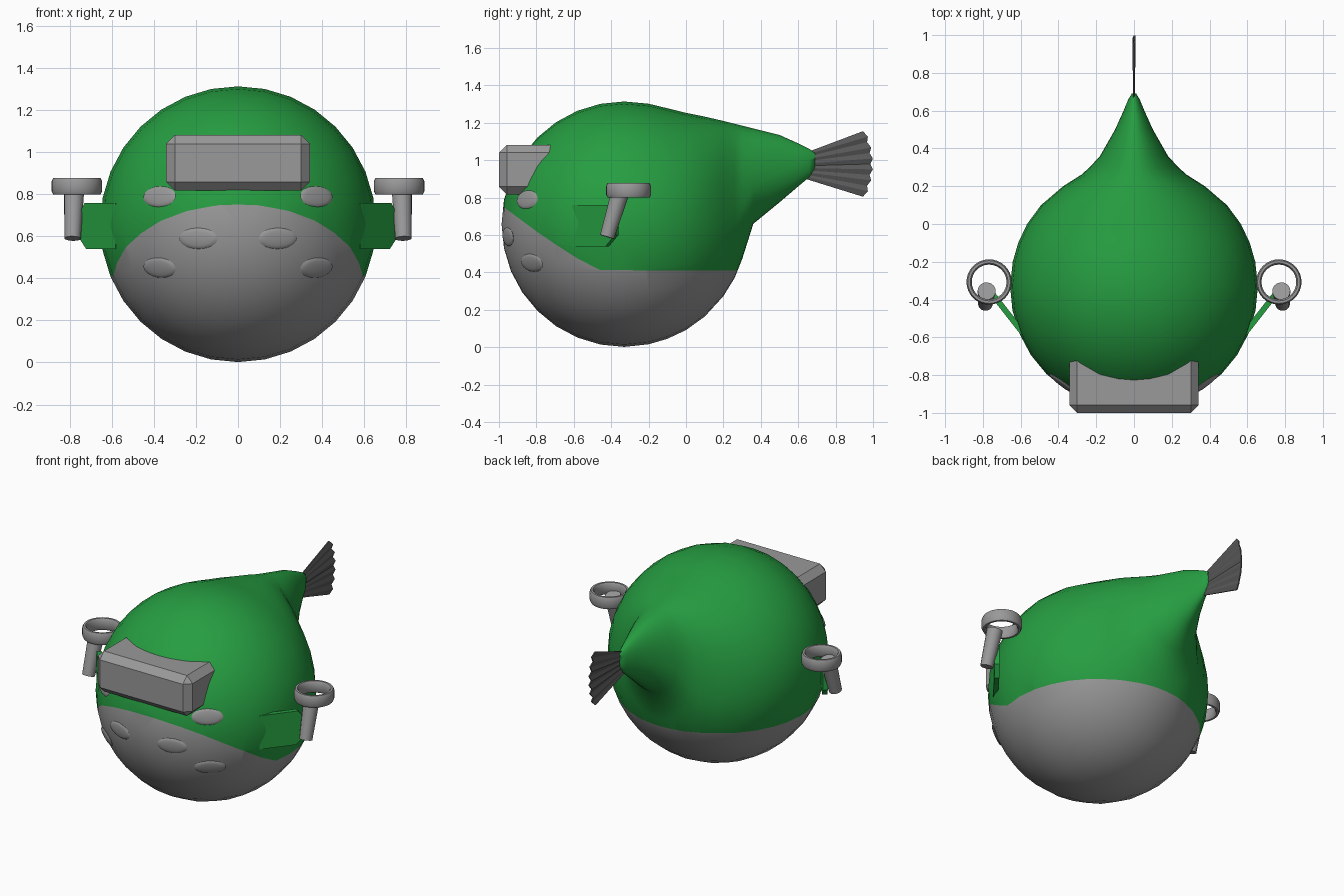
import bpy, bmesh, math
from mathutils import Vector, Matrix

if "Cube" in bpy.data.objects:
    bpy.data.objects.remove(bpy.data.objects["Cube"])


def material(name, rgb):
    m = bpy.data.materials.new(name)
    m.diffuse_color = (*rgb, 1)
    m.use_nodes = True
    m.node_tree.nodes["Principled BSDF"].inputs["Base Color"].default_value = m.diffuse_color
    return m


GREEN = material("green", (0.019, 0.34, 0.053))
GREY = material("grey", (0.32, 0.32, 0.32))
DARK = material("dark grey", (0.10, 0.10, 0.10))


def finish(bm, name, mats, smooth=None):
    bmesh.ops.recalc_face_normals(bm, faces=bm.faces)
    me = bpy.data.meshes.new(name)
    bm.to_mesh(me)
    bm.free()
    ob = bpy.data.objects.new(name, me)
    bpy.context.collection.objects.link(ob)
    for m in mats:
        me.materials.append(m)
    if smooth:
        bpy.ops.object.select_all(action='DESELECT')
        ob.select_set(True)
        bpy.context.view_layer.objects.active = ob
        bpy.ops.object.shade_smooth_by_angle(angle=math.radians(smooth))
    return ob


def skin(bm, rings, closed=False):
    """Bridge equal-length rings of vertices with quads."""
    n = len(rings[0])
    pairs = list(zip(rings, rings[1:])) + ([(rings[-1], rings[0])] if closed else [])
    for a, b in pairs:
        for i in range(n):
            j = (i + 1) % n
            bm.faces.new((a[i], a[j], b[j], b[i]))


def prism(bm, pts, offset):
    """Extrude a polygon by an offset vector."""
    a = [bm.verts.new(p - offset / 2) for p in pts]
    b = [bm.verts.new(p + offset / 2) for p in pts]
    bm.faces.new(a)
    bm.faces.new(b[::-1])
    skin(bm, [a, b])


# Body: round ball drawn out into a tail, as rings along y
C, R = Vector((0, -0.33, 0.658)), 0.656
N = 32
sections = []                                    # y, bottom, middle, top, half width
for k in range(1, 9):
    t = math.radians(11.25 * k)
    r = R * math.sin(t)
    sections.append((C.y - R * math.cos(t), C.z - r, C.z, C.z + r, r))
sections += [
    (-0.20, 0.016, 0.658, 1.302, 0.642), (-0.10, 0.045, 0.658, 1.278, 0.613),
    (0.00, 0.092, 0.658, 1.253, 0.566), (0.10, 0.164, 0.66, 1.233, 0.492),
    (0.20, 0.273, 0.66, 1.21, 0.375), (0.26, 0.371, 0.68, 1.195, 0.28),
    (0.30, 0.47, 0.74, 1.185, 0.235), (0.36, 0.66, 0.86, 1.17, 0.18),
    (0.50, 0.775, 0.93, 1.135, 0.10), (0.60, 0.86, 0.97, 1.09, 0.055),
    (0.66, 0.91, 0.99, 1.06, 0.03), (0.69, 0.96, 1.0, 1.04, 0.012)]
bm = bmesh.new()
rings = []
for y, lo, mid, hi, w in sections:
    ring = []
    for i in range(N):
        a = 2 * math.pi * i / N
        s = math.sin(a)
        ring.append(bm.verts.new((w * math.cos(a), y, mid + s * (hi - mid if s > 0 else mid - lo))))
    rings.append(ring)
skin(bm, rings)
nose = bm.verts.new((0, C.y - R, C.z))
for i in range(N):
    bm.faces.new((nose, rings[0][(i + 1) % N], rings[0][i]))
bm.faces.new(rings[-1])

# Belly line: level at the back, rising towards the front
LINE = [(-0.985, 0.757), (-0.935, 0.72), (-0.793, 0.615), (-0.694, 0.548),
        (-0.581, 0.475), (-0.458, 0.412), (0.8, 0.41)]


def belly(y):
    for (y0, z0), (y1, z1) in zip(LINE, LINE[1:]):
        if y <= y1:
            return z0 + (z1 - z0) * (y - y0) / (y1 - y0)
    return LINE[-1][1]


ys = [C.y - R] + [s[0] for s in sections]
for y0, y1 in zip(ys, ys[1:]):
    fs = [f for f in bm.faces if all(y0 - 1e-4 < v.co.y < y1 + 1e-4 for v in f.verts)]
    geom = list({v for f in fs for v in f.verts}) + list({e for f in fs for e in f.edges}) + fs
    z0, z1 = belly(y0), belly(y1)
    bmesh.ops.bisect_plane(bm, geom=geom, dist=1e-4, plane_co=(0, y0, z0),
                           plane_no=Vector((0, z0 - z1, y1 - y0)).normalized())
for f in bm.faces:
    c = f.calc_center_median()
    f.material_index = 1 if c.z < belly(c.y) else 0
finish(bm, "body", [GREEN, GREY], 60)

# Tail fan: thin pleated plate
bm = bmesh.new()
P = 12
rows = []
for side in (-1, 1):
    root, tip = [], []
    for i in range(P + 1):
        t = i / P
        x = side * 0.004 + (0.004 if i % 2 else -0.004)
        a = (t - 0.5) * 2
        root.append(bm.verts.new((x * 0.6, 0.64, 0.90 + 0.14 * t)))
        tip.append(bm.verts.new((x, 1.0 - 0.04 * a * a - (0.0 if i % 2 else 0.014), 0.805 + 0.35 * t)))
    rows.append(root + tip[::-1])
bm.faces.ensure_lookup_table()
skin(bm, rows)
for r in rows:
    for i in range(P):
        bm.faces.new((r[i], r[i + 1], r[-2 - i], r[-1 - i]))
finish(bm, "tail_fan", [DARK])

# Visor block on the forehead, sunk into the body
bm = bmesh.new()
bmesh.ops.create_cube(bm, size=1, matrix=Matrix.Translation((0, -0.80, 0.95)) @ Matrix.Diagonal((0.685, 0.40, 0.265, 1)))
bmesh.ops.bevel(bm, geom=bm.edges[:], offset=0.042, segments=1, affect='EDGES')
finish(bm, "visor", [GREY])

for s, side in ((-1, "left"), (1, "right")):
    # Oval spots on the face
    for k, (x, z) in enumerate(((0.19, 0.59), (0.375, 0.45), (0.375, 0.79))):
        dx, dz = s * x, z - C.z
        n = Vector((dx, -math.sqrt(R * R - dx * dx - dz * dz), dz)).normalized()
        u = Vector((0, 0, 1)).cross(n).normalized()
        v = n.cross(u)
        m = Matrix((u, v, n)).transposed().to_4x4()
        m.translation = C + n * (R - 0.003)
        bm = bmesh.new()
        bmesh.ops.create_uvsphere(bm, u_segments=24, v_segments=8, radius=1,
                                  matrix=m @ Matrix.Diagonal((0.095, 0.05, 0.011, 1)))
        finish(bm, f"{side}_spot_{k + 1}", [GREY], 60)

    # Side fin: plate sweeping out and back
    bm = bmesh.new()
    a, b = Vector((s * 0.57, -0.60, 0)), Vector((s * 0.75, -0.37, 0))
    pts = [a.lerp(b, t) + Vector((0, 0, z)) for t, z in
           ((0, 0.54), (0.78, 0.54), (1, 0.60), (1, 0.70), (0.82, 0.76), (0, 0.76))]
    d = (b - a).normalized()
    prism(bm, pts, Vector((d.y, -d.x, 0)) * 0.03)
    finish(bm, f"{side}_fin", [GREEN])

    # Tilted handle
    bm = bmesh.new()
    p, q = Vector((s * 0.787, -0.422, 0.59)), Vector((s * 0.78, -0.355, 0.815))
    m = (q - p).to_track_quat('Z', 'Y').to_matrix().to_4x4()
    m.translation = (p + q) / 2
    bmesh.ops.create_cone(bm, cap_ends=True, segments=16, radius1=0.039, radius2=0.048,
                          depth=(q - p).length, matrix=m)
    finish(bm, f"{side}_handle", [GREY], 40)

    # Ring on top of the handle, turned from a bevelled profile
    bm = bmesh.new()
    prof = [(0.092, 0.812), (0.10, 0.80), (0.113, 0.80), (0.12, 0.815),
            (0.12, 0.862), (0.113, 0.877), (0.10, 0.877), (0.092, 0.865)]
    turned = []
    for i in range(32):
        t = 2 * math.pi * i / 32
        turned.append([bm.verts.new((s * 0.767 + r * math.cos(t), -0.307 + r * math.sin(t), z))
                       for r, z in prof])
    skin(bm, turned, closed=True)
    finish(bm, f"{side}_ring", [GREY], 50)
